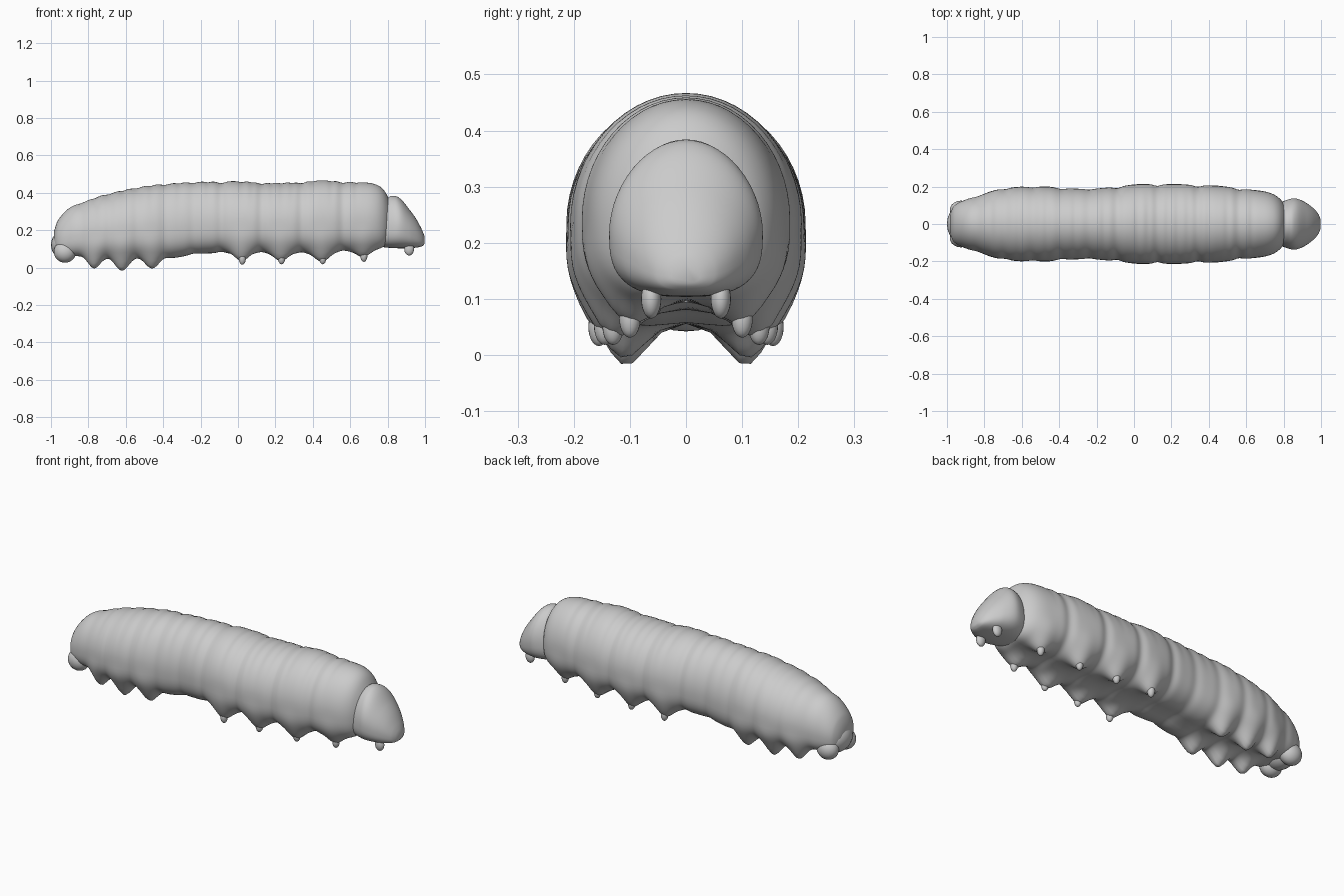
import bpy, bmesh, math

if "Cube" in bpy.data.objects:
    bpy.data.objects.remove(bpy.data.objects["Cube"])

# x, top z, bottom z, half width
BODY = [(-0.985, 0.19, 0.11, 0.05), (-0.965, 0.25, 0.075, 0.095), (-0.9, 0.32, 0.055, 0.13),
        (-0.8, 0.362, 0.05, 0.162), (-0.7, 0.395, 0.045, 0.19), (-0.5, 0.437, 0.045, 0.20),
        (-0.35, 0.452, 0.045, 0.19), (-0.2, 0.46, 0.068, 0.19), (0.03, 0.462, 0.07, 0.212),
        (0.22, 0.455, 0.07, 0.212), (0.45, 0.467, 0.07, 0.203), (0.65, 0.457, 0.085, 0.18),
        (0.73, 0.447, 0.09, 0.165), (0.78, 0.415, 0.105, 0.135), (0.82, 0.34, 0.15, 0.08)]
HEAD = [(0.74, 0.28, 0.13, 0.07), (0.775, 0.37, 0.115, 0.105), (0.82, 0.383, 0.107, 0.128),
        (0.86, 0.367, 0.104, 0.137), (0.9, 0.33, 0.104, 0.125), (0.95, 0.265, 0.107, 0.092),
        (0.985, 0.20, 0.115, 0.055), (0.998, 0.165, 0.128, 0.025)]
# leg x, y, tip z, width along x
LEGS = [(0.02, 0.155, 0.02, 0.055), (0.23, 0.145, 0.022, 0.055), (0.45, 0.13, 0.022, 0.055),
        (0.67, 0.10, 0.035, 0.05), (-0.46, 0.115, 0.014, 0.05), (-0.62, 0.11, 0.002, 0.05),
        (-0.77, 0.105, 0.012, 0.045)]
GROOVES = [-0.84, -0.69, -0.54, -0.39, -0.24, -0.09, 0.125, 0.34, 0.56]
WRINKLES = [-0.765, -0.615, -0.465, -0.315, -0.16, 0.02, 0.075, 0.18, 0.235, 0.29, 0.4, 0.5, 0.63]


def bump(d, w):
    return math.exp(-(d / w) ** 2)


def sample(table, x):
    """Smooth interpolation of a profile table at x."""
    i = max(k for k in range(len(table) - 1) if table[k][0] <= x + 1e-9)
    a, b = table[i], table[i + 1]
    p, n = table[max(i - 1, 0)], table[min(i + 2, len(table) - 1)]
    h = b[0] - a[0]
    t = (x - a[0]) / h
    out = []
    for k in (1, 2, 3):
        ma = (b[k] - p[k]) / (b[0] - p[0]) * h
        mb = (n[k] - a[k]) / (n[0] - a[0]) * h
        out.append((2*t**3 - 3*t**2 + 1) * a[k] + (t**3 - 2*t**2 + t) * ma
                   + (3*t**2 - 2*t**3) * b[k] + (t**3 - t**2) * mb)
    return out


def finish(bm, name):
    bmesh.ops.recalc_face_normals(bm, faces=bm.faces)
    me = bpy.data.meshes.new(name)
    bm.to_mesh(me)
    bm.free()
    for f in me.polygons:
        f.use_smooth = True
    ob = bpy.data.objects.new(name, me)
    bpy.context.collection.objects.link(ob)
    return ob


def loft(name, table, count, shape, sides=56):
    bm = bmesh.new()
    rings = []
    x0, x1 = table[0][0], table[-1][0]
    for i in range(count + 1):
        x = x0 + (x1 - x0) * i / count
        top, bot, w = sample(table, x)
        mid = bot + 0.42 * (top - bot)
        ring = []
        for j in range(sides):
            t = 2 * math.pi * j / sides
            c, s = math.cos(t), math.sin(t)
            e = 1.0 if s >= 0 else 0.72
            y = math.copysign(abs(c) ** e, c) * w
            z = mid + math.copysign(abs(s) ** e, s) * (top - mid if s > 0 else mid - bot)
            ring.append(bm.verts.new(shape(x, y, z, s, mid)))
        rings.append(ring)
    for a, b in zip(rings, rings[1:]):
        for j in range(sides):
            k = (j + 1) % sides
            bm.faces.new((a[j], a[k], b[k], b[j]))
    bm.faces.new(rings[0])
    bm.faces.new(rings[-1])
    return finish(bm, name)


def body_shape(x, y, z, s, mid):
    # segment grooves and finer wrinkles along the back
    g = 0.045 * sum(bump(x - q, 0.028) for q in GROOVES) * (1.0 if x > -0.15 else 0.6)
    g += 0.022 * max(s, 0) ** 2 * sum(bump(x - q, 0.018) for q in WRINKLES)
    y *= 1 - g
    z = mid + (z - mid) * (1 - g)
    # legs drawn down and out of the lower flanks
    if s < 0:
        for lx, ly, tip, w in LEGS:
            f = bump(x - lx, w)
            y *= 1 + 0.07 * f * min(1, -s * 1.6)
            z -= (0.075 - tip) * f * bump(abs(y) - ly, 0.05) * min(1, -s * 1.3)
        z += 0.012 * bump(y, 0.06) * s * s
    return x, y, z


def head_shape(x, y, z, s, mid):
    # collar leans back towards the belly
    return x + (z - 0.25) * 0.25 * max(0, (0.92 - x) / 0.18), y, z


def knob(name, loc, radii):
    bm = bmesh.new()
    bmesh.ops.create_uvsphere(bm, u_segments=20, v_segments=14, radius=1)
    for v in bm.verts:
        v.co = [v.co[k] * radii[k] + loc[k] for k in range(3)]
    return finish(bm, name)


loft("body", BODY, 220, body_shape)
loft("head", HEAD, 48, head_shape)

# tail end and rear claspers
knob("tail_knob", (-0.925, 0, 0.122), (0.075, 0.10, 0.08))
for side, sy in (("left", 1), ("right", -1)):
    knob("rear_clasper_" + side, (-0.925, sy * 0.075, 0.085), (0.06, 0.05, 0.058))
    # mouth feelers
    knob("feeler_" + side, (0.915, sy * 0.062, 0.10), (0.026, 0.018, 0.035))
    # leg tips
    for i, (lx, ly, tip, w) in enumerate(LEGS):
        r = 0.019 if lx > 0 else 0.032
        knob(f"foot_{i + 1}_{side}", (lx + 0.003, sy * ly, tip + 0.03), (r, r, 0.034 if lx > 0 else 0.03))
